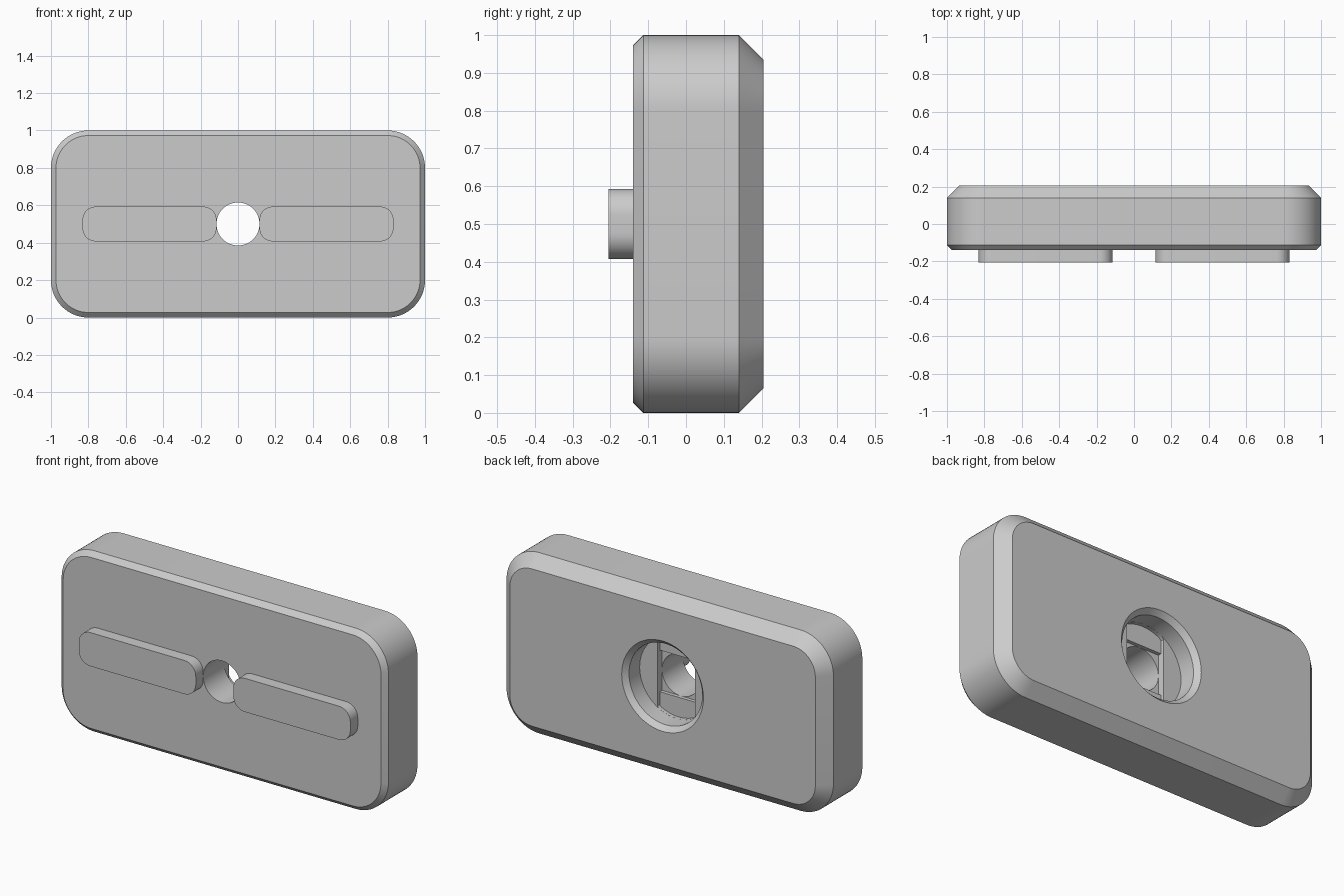
import bpy, bmesh
from math import sin, cos, pi, radians

cube = bpy.data.objects.get("Cube")
if cube:
    bpy.data.objects.remove(cube, do_unlink=True)

grey = bpy.data.materials.new("light grey plastic")
grey.use_nodes = True
grey.diffuse_color = (0.6, 0.6, 0.6, 1)
grey.node_tree.nodes["Principled BSDF"].inputs["Base Color"].default_value = (0.6, 0.6, 0.6, 1)

MID = 0.5       # height of the hole axis
HOLE = 0.115    # screw hole radius


def rounded_rect(w, h, r, cx=0, steps=16):
    """Outline in the xz plane around the hole axis."""
    pts = []
    for q, (sx, sz) in enumerate([(1, 1), (-1, 1), (-1, -1), (1, -1)]):
        for i in range(steps + 1):
            a = (q + i / steps) * pi / 2
            pts.append((cx + sx * (w / 2 - r) + r * cos(a),
                        MID + sz * (h / 2 - r) + r * sin(a)))
    return pts


def circle(r, n=64):
    return [(r * cos(2 * pi * i / n), MID + r * sin(2 * pi * i / n)) for i in range(n)]


def loft(name, sections):
    """Solid through equal-sized outlines, given as (y, outline) pairs."""
    bm = bmesh.new()
    rings = [[bm.verts.new((x, y, z)) for x, z in pts] for y, pts in sections]
    n = len(rings[0])
    for a, b in zip(rings, rings[1:]):
        for i in range(n):
            j = (i + 1) % n
            bm.faces.new((a[i], a[j], b[j], b[i]))
    bm.faces.new(rings[0])
    bm.faces.new(rings[-1])
    bmesh.ops.recalc_face_normals(bm, faces=bm.faces)
    mesh = bpy.data.meshes.new(name)
    bm.to_mesh(mesh)
    bm.free()
    mesh.materials.append(grey)
    ob = bpy.data.objects.new(name, mesh)
    bpy.context.collection.objects.link(ob)
    return ob


def activate(ob):
    bpy.ops.object.select_all(action='DESELECT')
    ob.select_set(True)
    bpy.context.view_layer.objects.active = ob


def cut(ob, cutter):
    mod = ob.modifiers.new("cut", 'BOOLEAN')
    mod.operation = 'DIFFERENCE'
    mod.solver = 'EXACT'
    mod.object = cutter
    activate(ob)
    bpy.ops.object.modifier_apply(modifier=mod.name)
    bpy.data.objects.remove(cutter, do_unlink=True)


def plate(inset):
    return rounded_rect(2 - 2 * inset, 1 - 2 * inset, 0.2 - inset)


# Body plate, small chamfer in front and large chamfer behind
FRONT, BACK = -0.14, 0.205
body = loft("body_plate", [(FRONT, plate(0.027)), (FRONT + 0.027, plate(0)),
                           (0.14, plate(0)), (BACK, plate(0.065))])

# Countersunk recess, stepped slot and square, then the through hole
FLOOR = 0.085
slot = [(max(-HOLE, min(HOLE, x)), z) for x, z in circle(0.2235)]
square = [(-HOLE, MID - HOLE), (HOLE, MID - HOLE), (HOLE, MID + HOLE), (-HOLE, MID + HOLE)]
cut(body, loft("recess_cutter", [(FLOOR, circle(0.224)), (BACK - 0.027, circle(0.224)),
                                 (BACK, circle(0.25)), (BACK + 0.05, circle(0.25))]))
cut(body, loft("slot_cutter", [(FLOOR - 0.02, slot), (FLOOR + 0.03, slot)]))
cut(body, loft("square_cutter", [(FLOOR - 0.04, square), (FLOOR + 0.03, square)]))
cut(body, loft("hole_cutter", [(FRONT - 0.1, circle(HOLE)), (FLOOR + 0.03, circle(HOLE))]))

# Locating rails on the front
parts = [body]
for side, sx in (("left", 1), ("right", -1)):
    outline = rounded_rect(0.716, 0.186, 0.07, cx=sx * 0.473, steps=10)
    parts.append(loft(side + "_rail", [(-0.205, outline), (FRONT + 0.005, outline)]))

for ob in parts:
    activate(ob)
    bpy.ops.object.shade_smooth_by_angle(angle=radians(25))
